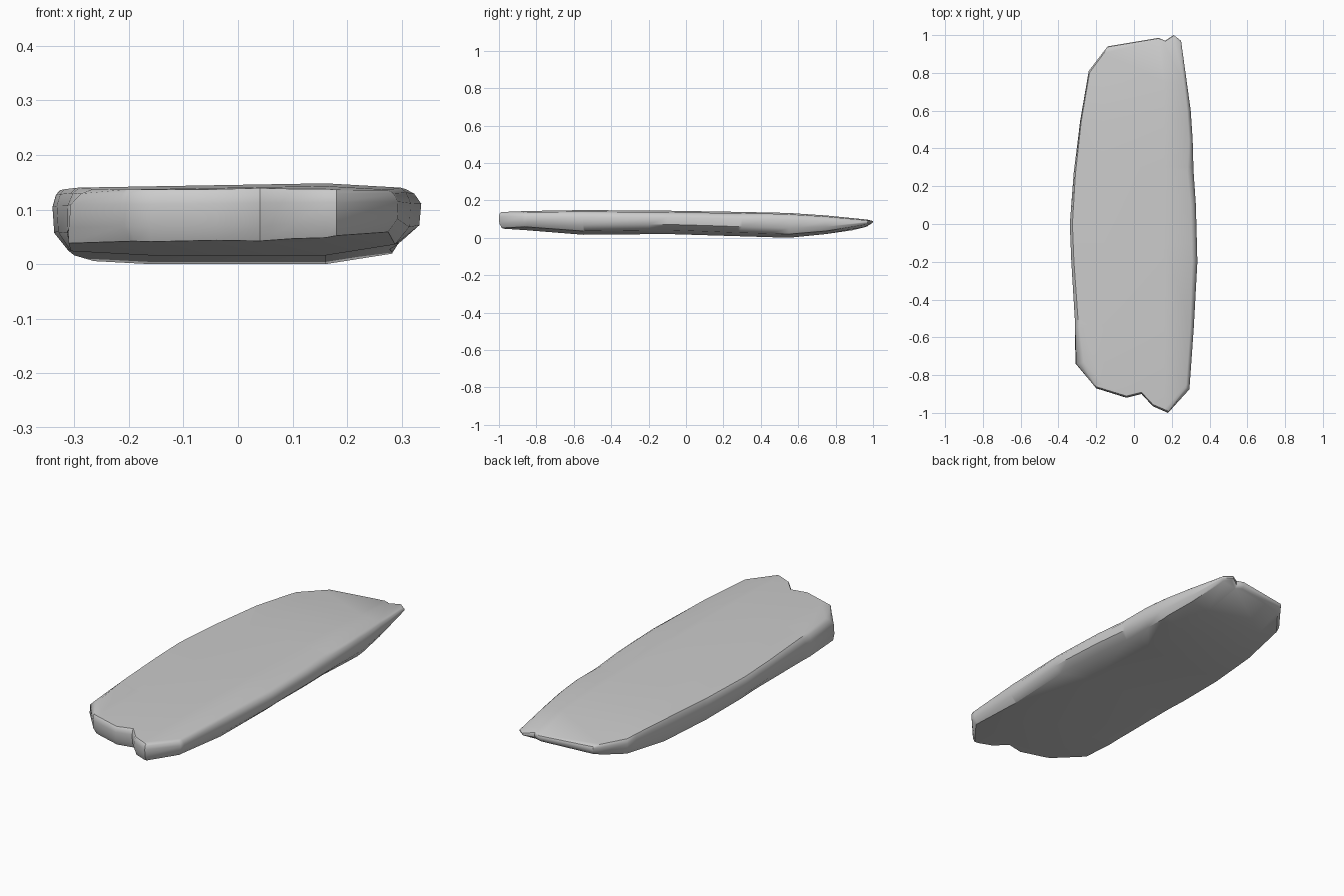
import bpy, bmesh, math
from mathutils import Vector

if "Cube" in bpy.data.objects:
    bpy.data.objects.remove(bpy.data.objects["Cube"], do_unlink=True)

# Stone colour
stone = bpy.data.materials.new("stone_grey")
stone.use_nodes = True
GREY = (0.6, 0.6, 0.6, 1)
stone.diffuse_color = GREY
stone.node_tree.nodes["Principled BSDF"].inputs["Base Color"].default_value = GREY

# Widest outline, counter-clockwise: x, y, top rim inset, bottom rim inset
OUTLINE = [
    (-.20, -.87, .00, .01), (-.04, -.92, .00, .00), (.04, -.90, .00, .00),
    (.10, -.965, .00, .00), (.18, -1.0, .00, .00), (.295, -.875, .02, .02),
    (.318, -.55, .02, .03), (.338, -.20, .03, .04), (.33, .10, .03, .04),
    (.318, .28, .035, .04), (.312, .45, .02, .03), (.302, .60, .02, .02),
    (.25, .97, .01, .01), (.21, 1.0, .00, .00), (.165, .97, .00, .00),
    (.13, .985, .00, .00), (-.14, .94, .00, .01), (-.24, .81, .005, .01),
    (-.285, .55, .006, .02), (-.32, .27, .01, .02), (-.341, 0, .015, .03),
    (-.333, -.20, .015, .025), (-.315, -.50, .018, .01), (-.31, -.74, .045, .00),
]

# Heights along the length
TOP = [(-1, .137), (-.85, .143), (-.55, .148), (0, .144), (.3, .138), (.5, .136), (.75, .119), (1, .094)]
BOTTOM = [(-1, .05), (-.85, .04), (-.55, .016), (-.1, .02), (.55, .0), (.85, .03), (1, .068)]


def lerp_table(table, y):
    y = max(-1, min(1, y))
    for (a, u), (b, v) in zip(table, table[1:]):
        if y <= b:
            return u + (v - u) * (y - a) / (b - a)


def surface(x, y, f):
    """Height of the slab at x, y for a level f from 0 (bottom) to 1 (top)."""
    top = lerp_table(TOP, y) - .008 * abs(x - .16) / (.14 if x > .16 else .46)
    bottom = lerp_table(BOTTOM, y) + .022 * max(0, x - .16) / .14 + .008 * max(0, -x - .16) / .15
    return bottom + (top - bottom) * f


# Stacked rings: level, share of top inset, share of bottom inset, length scale
LEVELS = [(0, 0, 1, .985), (.28, 0, .15, .998), (.72, .08, 0, 1), (.92, .5, 0, .997), (1, 1, 0, .99)]
bm = bmesh.new()
rings = []
for f, t, b, s in LEVELS:
    rings.append([bm.verts.new((x - math.copysign(it * t + ib * b, x), y * s, f))
                  for x, y, it, ib in OUTLINE])
n = len(OUTLINE)
for lo, hi in zip(rings, rings[1:]):
    for i in range(n):
        j = (i + 1) % n
        bm.faces.new((lo[i], lo[j], hi[j], hi[i]))
bm.faces.new(rings[-1])
bm.faces.new(rings[0][::-1])

# Cut lines where the broad faces bend
cuts = [((0, y, 0), (0, 1, 0)) for y in (-.85, -.55, -.1, .3, .55, .75)]
cuts += [((x, 0, 0), (1, 0, 0)) for x in (-.16, .16)]
for co, no in cuts:
    bmesh.ops.bisect_plane(bm, geom=bm.verts[:] + bm.edges[:] + bm.faces[:], dist=1e-4,
                           plane_co=Vector(co), plane_no=Vector(no))
for v in bm.verts:
    v.co.z = surface(*v.co)
bmesh.ops.recalc_face_normals(bm, faces=bm.faces[:])

mesh = bpy.data.meshes.new("stone_slab")
bm.to_mesh(mesh)
bm.free()
mesh.materials.append(stone)
slab = bpy.data.objects.new("stone_slab", mesh)
bpy.context.collection.objects.link(slab)

# Soft sides with crisp rims
bpy.ops.object.select_all(action='DESELECT')
slab.select_set(True)
bpy.context.view_layer.objects.active = slab
bpy.ops.object.shade_smooth_by_angle(angle=math.radians(40))
